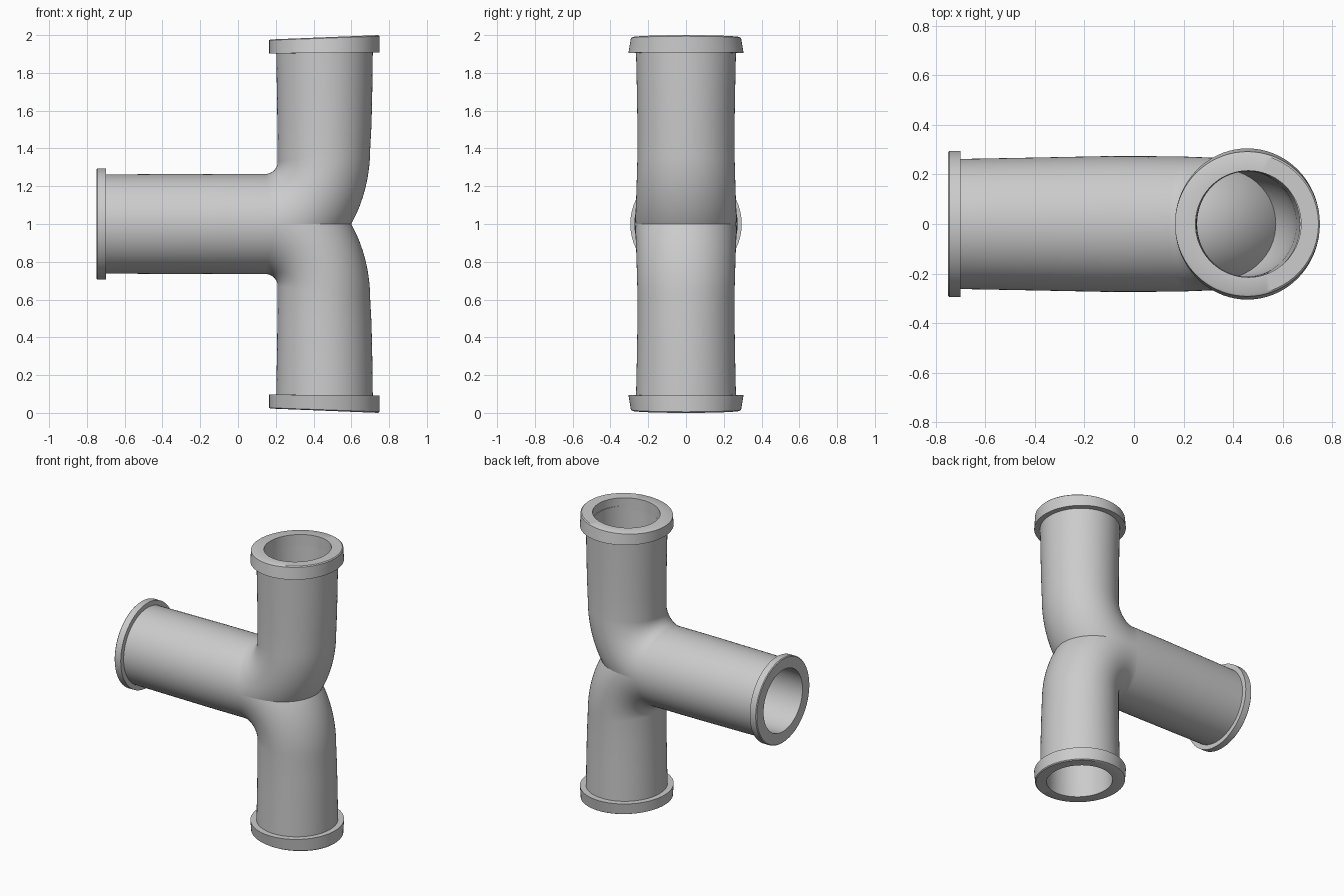
import bpy, bmesh, math
from mathutils import Vector

if "Cube" in bpy.data.objects:
    bpy.data.objects.remove(bpy.data.objects["Cube"])

SEG = 72
WALL = 0.045


def ring(p, q, b):
    """Ellipse through p and q (x, z points on the y = 0 plane) with y half-width b."""
    P, Q = Vector((p[0], 0, p[1] - 1)), Vector((q[0], 0, q[1] - 1))
    return (P + Q) / 2, (Q - P) / 2, b


def inset(r, d):
    c, a, b = r
    return c, a * (1 - d / a.length), b - d


def skin(name, rings, mirrored):
    """Closed tube skin: joins the rings in order, last one back to the first."""
    bm = bmesh.new()
    loops = []
    for c, a, b in rings:
        loops.append([bm.verts.new(c + a * math.cos(t) + Vector((0, b * math.sin(t), 0)))
                      for t in (2 * math.pi * i / SEG for i in range(SEG))])
    for k, lo in enumerate(loops):
        hi = loops[(k + 1) % len(loops)]
        for i in range(SEG):
            j = (i + 1) % SEG
            bm.faces.new((lo[i], lo[j], hi[j], hi[i]))
    bmesh.ops.recalc_face_normals(bm, faces=bm.faces)
    me = bpy.data.meshes.new(name)
    bm.to_mesh(me)
    bm.free()
    ob = bpy.data.objects.new(name, me)
    ob.location.z = 1
    bpy.context.collection.objects.link(ob)
    bpy.ops.object.select_all(action='DESELECT')
    ob.select_set(True)
    bpy.context.view_layer.objects.active = ob
    bpy.ops.object.shade_smooth_by_angle(angle=math.radians(35))
    if mirrored:
        m = ob.modifiers.new("mirror", 'MIRROR')
        m.use_axis = (False, False, True)
        m.use_mirror_merge = False
    return ob


# elbow pipes: horizontal run, bend, vertical run; the mirrored copy crosses it
outer = [ring((-0.72, 1.262), (-0.72, 0.738), 0.262),
         ring((-0.45, 1.264), (-0.45, 0.736), 0.267),
         ring((-0.1, 1.265), (-0.1, 0.735), 0.274)]
STEPS = 20
for k in range(STEPS + 1):
    f = k / STEPS
    s, c = math.sin(f * math.pi / 2), math.cos(f * math.pi / 2)
    outer.append(ring((0.145 + 0.065 * s, 1.33 - 0.065 * c),
                      (0.20 + 0.50 * s, 1.40 - 0.665 * c), 0.273 - 0.016 * f))
outer += [ring((0.209, 1.5), (0.707, 1.53), 0.257),
          ring((0.206, 1.7), (0.711, 1.71), 0.26),
          ring((0.202, 1.93), (0.714, 1.94), 0.265)]
skin("elbow_pipes", outer + [inset(r, WALL) for r in reversed(outer)], True)

# end collars of the vertical pipes
skin("vertical_collars", [
    ring((0.165, 1.903), (0.75, 1.908), 0.305),
    ring((0.165, 1.973), (0.75, 1.994), 0.292),
    ring((0.172, 1.977), (0.744, 2.0), 0.284),
    ring((0.248, 1.98), (0.674, 1.997), 0.215),
    ring((0.248, 1.903), (0.674, 1.908), 0.215)], True)

# end collar of the horizontal pipe
skin("side_collar", [
    ring((x, 1 + r), (x, 1 - r), r) for x, r in
    [(-0.70, 0.295), (-0.745, 0.295), (-0.75, 0.29), (-0.75, 0.215), (-0.70, 0.215)]], False)
